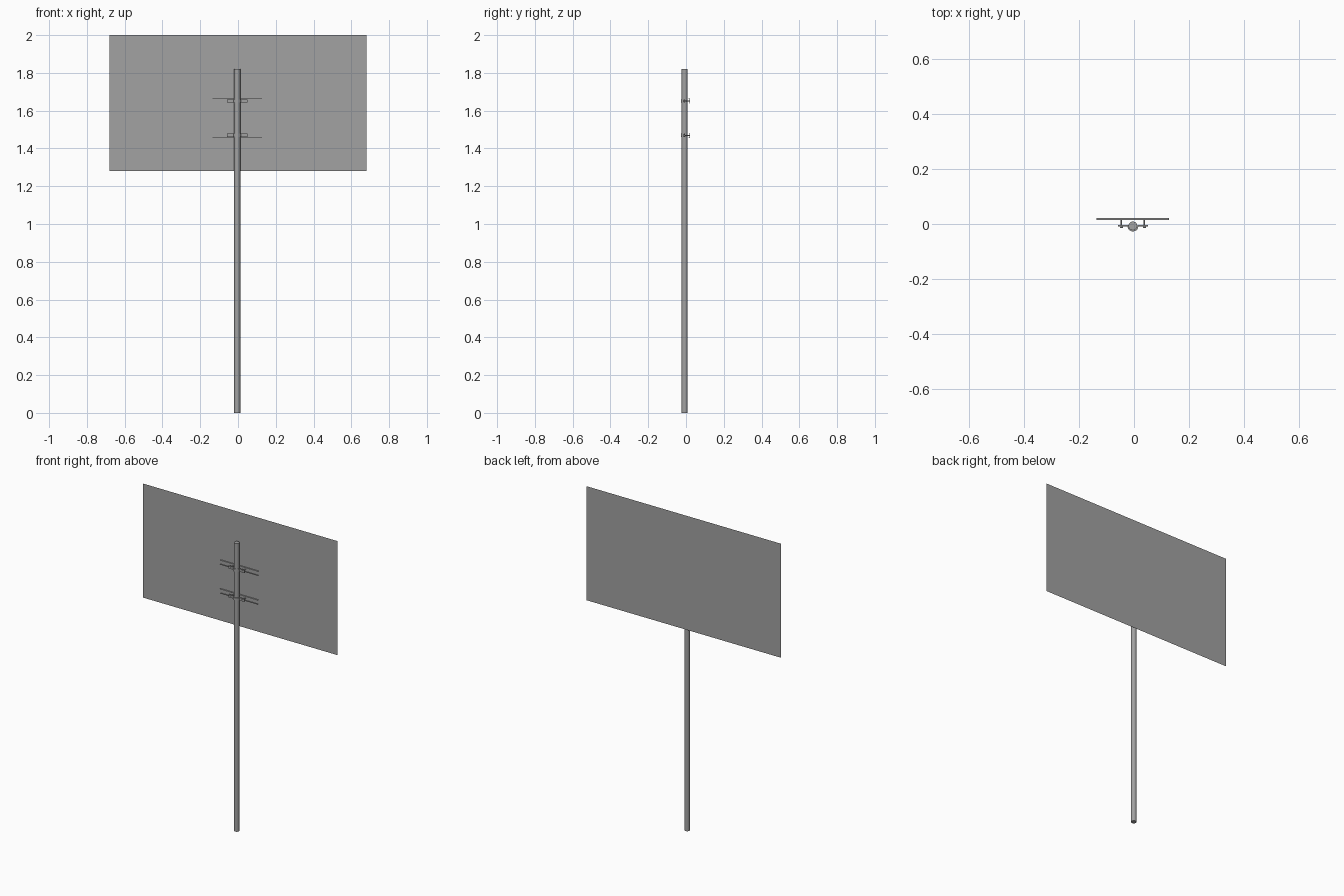
import bpy, bmesh, math
from mathutils import Matrix

cube = bpy.data.objects.get("Cube")
if cube:
    bpy.data.objects.remove(cube, do_unlink=True)

PX, PY = -0.004, -0.007      # post axis
POST_R = 0.016
RAIL_Z = (1.469, 1.651)
PANEL_Y = 0.022

grey = bpy.data.materials.new("galvanised_grey")
grey.use_nodes = True
colour = (0.36, 0.36, 0.36, 1)
grey.diffuse_color = colour
grey.node_tree.nodes["Principled BSDF"].inputs["Base Color"].default_value = colour


def finish(name, bm, smooth=False):
    bmesh.ops.recalc_face_normals(bm, faces=bm.faces)
    mesh = bpy.data.meshes.new(name)
    bm.to_mesh(mesh)
    bm.free()
    mesh.materials.append(grey)
    ob = bpy.data.objects.new(name, mesh)
    bpy.context.collection.objects.link(ob)
    if smooth:
        bpy.ops.object.select_all(action="DESELECT")
        ob.select_set(True)
        bpy.context.view_layer.objects.active = ob
        bpy.ops.object.shade_smooth_by_angle(angle=math.radians(40))
    return ob


def extrude_profile(name, points, vector, smooth=False):
    bm = bmesh.new()
    face = bm.faces.new([bm.verts.new(p) for p in points])
    new = bmesh.ops.extrude_face_region(bm, geom=[face], use_keep_orig=True)["geom"]
    verts = [g for g in new if isinstance(g, bmesh.types.BMVert)]
    bmesh.ops.translate(bm, verts=verts, vec=vector)
    return finish(name, bm, smooth)


def cylinder(name, radius, depth, matrix, sides):
    bm = bmesh.new()
    bmesh.ops.create_cone(bm, cap_ends=True, segments=sides, radius1=radius,
                          radius2=radius, depth=depth, matrix=matrix)
    return finish(name, bm, True)


# Post
cylinder("post", POST_R, 1.82, Matrix.Translation((PX, PY, 0.91)), 24)

# Flat sign panel, a single sheet
bm = bmesh.new()
bm.faces.new([bm.verts.new((x, PANEL_Y, z)) for x, z in
              ((-0.68, 1.28), (0.68, 1.28), (0.68, 2.0), (-0.68, 2.0))])
finish("sign_panel", bm)


def clamp_profile(z):
    """Strap bent round the front of the post, with a flat flange each side."""
    t, outer, inner, reach = 0.003, POST_R + 0.004, POST_R, 0.055
    steps = 14
    arc = [math.pi * (1 + i / steps) for i in range(steps + 1)]
    front = [(-reach, -t), (-outer, -t)]
    front += [(outer * math.cos(a), outer * math.sin(a)) for a in arc[1:-1]]
    front += [(outer, -t), (reach, -t), (reach, t)]
    back = [(inner * math.cos(a), inner * math.sin(a) + t) for a in reversed(arc)]
    return [(PX + x, PY + y, z) for x, y in front + back + [(-reach, t)]]


for level, z in zip(("lower", "upper"), RAIL_Z):
    # Channel rail, open towards the post
    h, y0, y1, t = 0.014, 0.014, PANEL_Y - 0.0005, 0.002
    section = ((y0, -h), (y1, -h), (y1, h), (y0, h), (y0, h - t),
               (y1 - t, h - t), (y1 - t, t - h), (y0, t - h))
    extrude_profile(level + "_rail", [(PX - 0.132, y, z + dz) for y, dz in section],
                    (0.264, 0, 0))
    # Clamp strap
    extrude_profile(level + "_clamp", clamp_profile(z - 0.009), (0, 0, 0.018), True)
    # Bolts with heads, running from the flange into the rail
    for side, sx in (("left", 1), ("right", -1)):
        turn = Matrix.Rotation(math.pi / 2, 4, "X")
        x = PX + sx * 0.042
        cylinder(f"{level}_{side}_bolt", 0.003, 0.029,
                 Matrix.Translation((x, 0.0055, z)) @ turn, 10)
        cylinder(f"{level}_{side}_bolt_head", 0.006, 0.004,
                 Matrix.Translation((x, PY - 0.005, z)) @ turn, 6)
